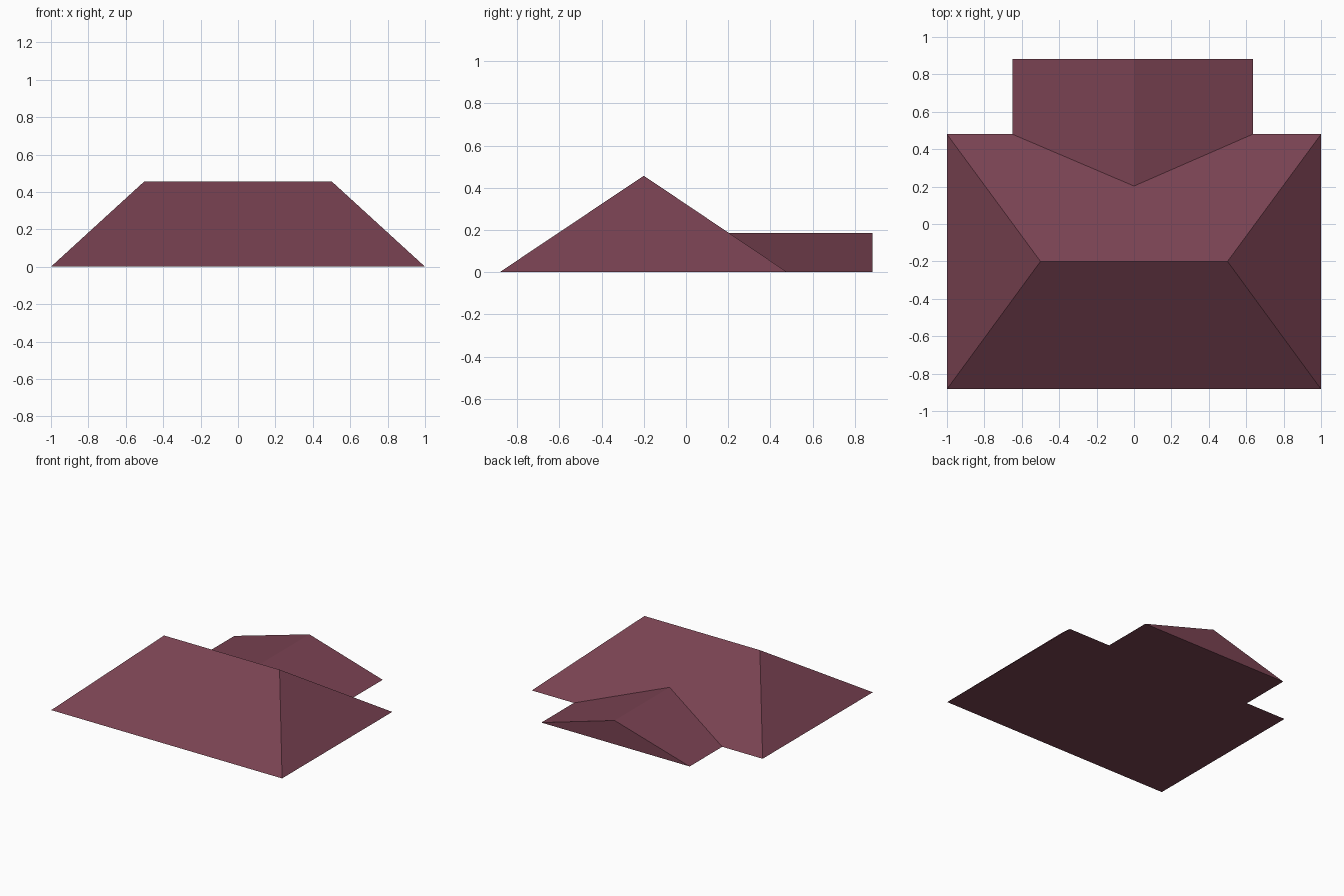
import bpy

if "Cube" in bpy.data.objects:
    bpy.data.objects.remove(bpy.data.objects["Cube"])

# Single roof colour
mat = bpy.data.materials.new("plum_roof")
mat.diffuse_color = (0.19, 0.054, 0.083, 1)
mat.use_nodes = True
mat.node_tree.nodes["Principled BSDF"].inputs["Base Color"].default_value = mat.diffuse_color


def make_part(name, verts, faces):
    mesh = bpy.data.meshes.new(name)
    mesh.from_pydata(verts, [], faces)
    mesh.materials.append(mat)
    obj = bpy.data.objects.new(name, mesh)
    bpy.context.collection.objects.link(obj)
    return obj


# Main dimensions
FRONT, EAVE, BACK = -0.883, 0.48, 0.883
RIDGE_Y, RIDGE_Z, RIDGE_X = -0.2, 0.457, 0.5
WING_L, WING_R, VALLEY_Y = -0.65, 0.635, 0.203
wing_z = RIDGE_Z * (EAVE - VALLEY_Y) / (EAVE - RIDGE_Y)  # valley lies on the back slope

# Hipped main roof, with the back slope notched along the valley
make_part("main_hip_roof", [
    (-1, FRONT, 0), (1, FRONT, 0), (1, EAVE, 0), (-1, EAVE, 0),
    (-RIDGE_X, RIDGE_Y, RIDGE_Z), (RIDGE_X, RIDGE_Y, RIDGE_Z),
    (WING_R, EAVE, 0), (0, VALLEY_Y, wing_z), (WING_L, EAVE, 0),
], [
    (0, 1, 5, 4), (1, 2, 5), (3, 0, 4),      # front slope and hips
    (2, 6, 7, 5), (5, 7, 4), (7, 8, 3, 4),   # back slope
    (0, 3, 8, 6, 2, 1),                      # underside
])

# Rear gabled wing
make_part("rear_gable_wing", [
    (WING_L, EAVE, 0), (WING_R, EAVE, 0), (0, VALLEY_Y, wing_z),
    (WING_L, BACK, 0), (WING_R, BACK, 0), (0, BACK, wing_z),
], [
    (0, 2, 5, 3), (2, 1, 4, 5),              # slopes
    (3, 5, 4), (0, 3, 4, 1),                 # gable end and underside
])
